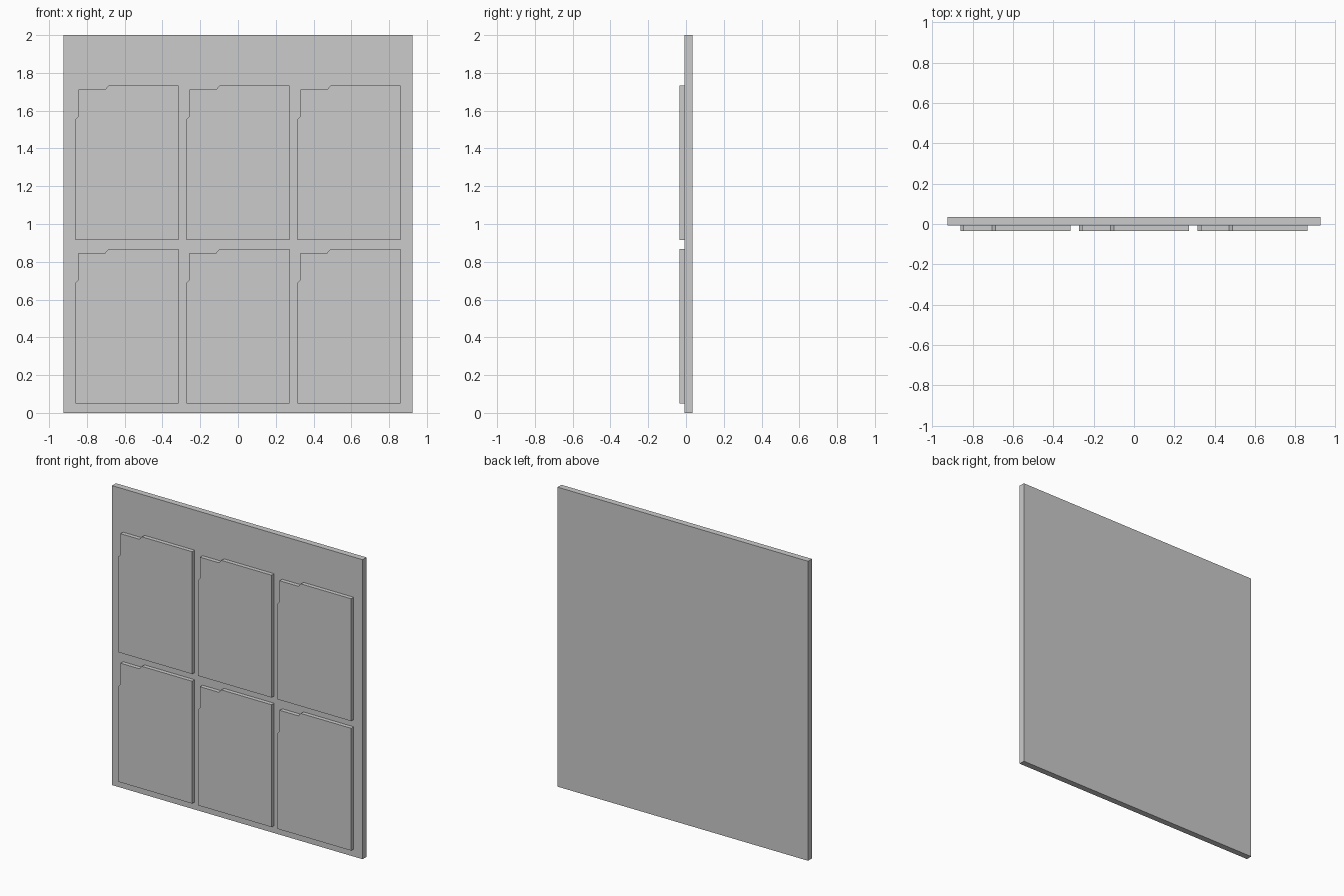
import bpy, bmesh

if "Cube" in bpy.data.objects:
    bpy.data.objects.remove(bpy.data.objects["Cube"])

BACK, FACE, FRONT = 0.034, -0.007, -0.034   # depth layers, back to front


def plate(name, profile, y0, y1):
    """Extrude an x-z outline from y0 (front) to y1 (back)."""
    bm = bmesh.new()
    face = bm.faces.new([bm.verts.new((x, y0, z)) for x, z in profile])
    res = bmesh.ops.extrude_face_region(bm, geom=[face], use_keep_orig=True)
    verts = [g for g in res["geom"] if isinstance(g, bmesh.types.BMVert)]
    bmesh.ops.translate(bm, verts=verts, vec=(0, y1 - y0, 0))
    bmesh.ops.recalc_face_normals(bm, faces=bm.faces[:])
    mesh = bpy.data.meshes.new(name)
    bm.to_mesh(mesh)
    bm.free()
    obj = bpy.data.objects.new(name, mesh)
    bpy.context.collection.objects.link(obj)
    return obj


# Backing board
plate("backing_board", [(-0.925, 0), (0.925, 0), (0.925, 2), (-0.925, 2)], FACE, BACK)

# Raised panels with a stepped top-left corner
W, H = 0.545, 0.817
outline = [(0, 0), (W, 0), (W, H), (0.174, H), (0.156, H - 0.021),
           (0.016, H - 0.021), (0.016, H - 0.162), (0, H - 0.178)]
for row in range(2):
    for col in range(3):
        ox, oz = -0.86 + col * 0.5875, 0.05 + row * 0.865
        plate(f"panel_{row + 1}_{col + 1}",
              [(x + ox, z + oz) for x, z in outline], FRONT, FACE)
